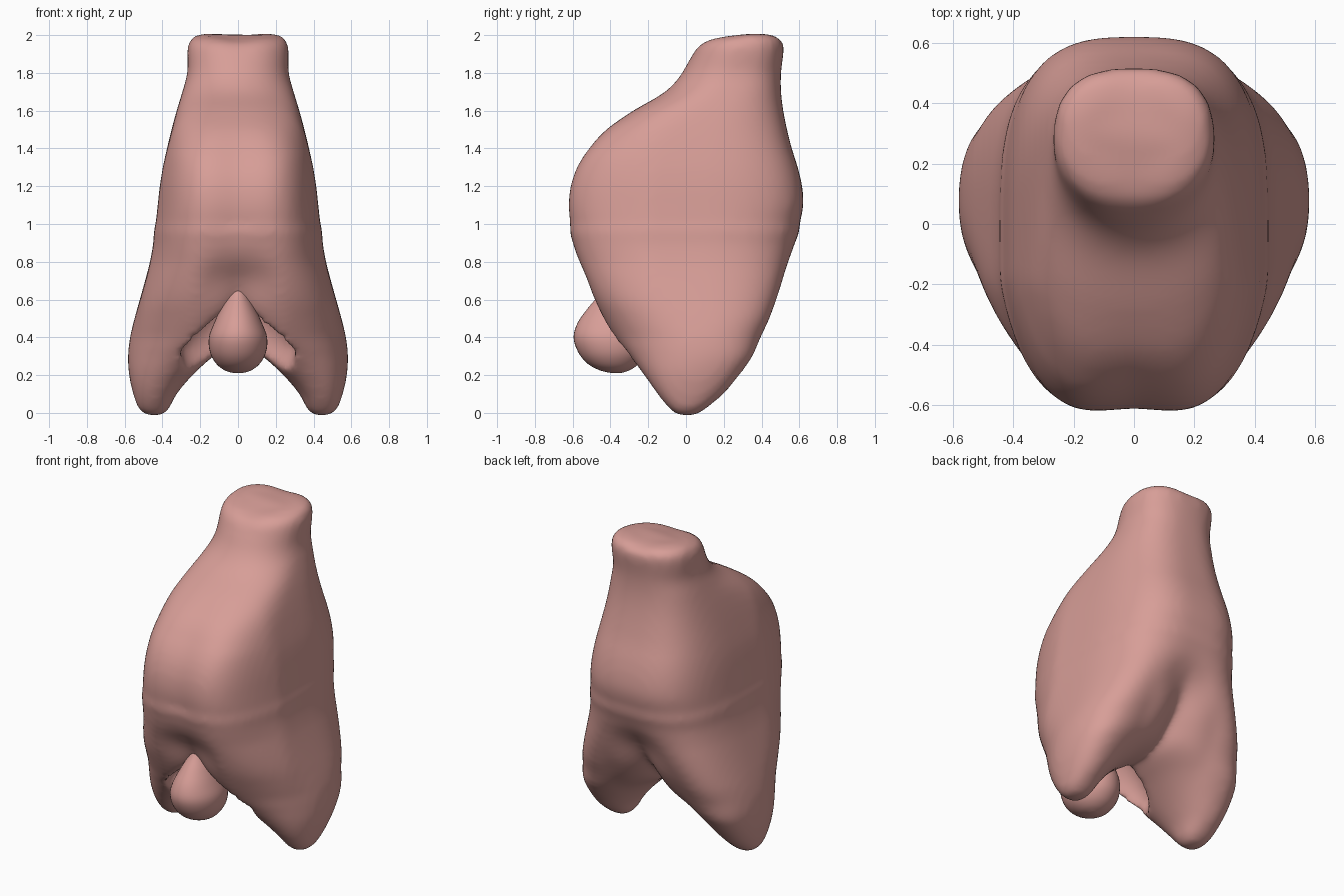
import bpy, bmesh, math

if "Cube" in bpy.data.objects:
    bpy.data.objects.remove(bpy.data.objects["Cube"])

pink = bpy.data.materials.new("soft_pink")
pink.diffuse_color = (0.68, 0.34, 0.31, 1)
pink.use_nodes = True
pink.node_tree.nodes["Principled BSDF"].inputs["Base Color"].default_value = pink.diffuse_color


def clamp(v):
    return min(max(v, 0.0), 1.0)


def catmull(a, b, c, d, t):
    return 0.5 * (2 * b + (c - a) * t + (2 * a - 5 * b + 4 * c - d) * t * t
                  + (3 * b - a - 3 * c + d) * t ** 3)


def loft(bm, sections, side=1, power=lambda z, front: 2.0, steps=4, segs=64, warp=None):
    """Skin rounded sections (z, x0, x1, y0, y1) into a closed solid."""
    last = len(sections) - 1
    rows = []
    for i in range(last):
        four = [sections[min(max(i + k, 0), last)] for k in (-1, 0, 1, 2)]
        for s in range(steps):
            rows.append([catmull(*v, s / steps) for v in zip(*four)])
    rows.append(sections[-1])
    rings = []
    for z, x0, x1, y0, y1 in rows:
        ring = []
        for k in range(segs):
            a = 2 * math.pi * k / segs
            c, s = math.cos(a), math.sin(a)
            p = power(z, s < 0)
            x = (x0 + x1) / 2 + (x1 - x0) / 2 * math.copysign(abs(c) ** (2 / p), c)
            y = (y0 + y1) / 2 + (y1 - y0) / 2 * math.copysign(abs(s) ** (2 / p), s)
            co = (x * side, y, z)
            ring.append(bm.verts.new(warp(*co) if warp else co))
        rings.append(ring)
    for lo, hi in zip(rings, rings[1:]):
        for k in range(segs):
            n = (k + 1) % segs
            bm.faces.new((lo[k], lo[n], hi[n], hi[k]))
    bm.faces.new(rings[0][::-1])
    bm.faces.new(rings[-1])


def finish(bm, name):
    bmesh.ops.recalc_face_normals(bm, faces=bm.faces)
    for f in bm.faces:
        f.smooth = True
    mesh = bpy.data.meshes.new(name)
    bm.to_mesh(mesh)
    bm.free()
    mesh.materials.append(pink)
    ob = bpy.data.objects.new(name, mesh)
    bpy.context.collection.objects.link(ob)
    return ob


def body_warp(x, y, z):
    # Outer flanks of the lobes swing backward
    y += 0.085 * clamp((abs(x) - 0.25) / 0.3) * clamp(z / 0.3) * clamp((0.9 - z) / 0.4)
    # Front narrows like a keel
    x *= 1 - 0.42 * max(0, -y - 0.2) * clamp((z - 0.35) / 0.45) * clamp((1.7 - z) / 0.2)
    # Shallow grooves down the front and above the fork
    fork = math.exp(-((z - 0.70) / 0.13) ** 2 - (x / 0.16) ** 2)
    if y < 0:
        mid = clamp((z - 0.8) / 0.2) * clamp((1.6 - z) / 0.2)
        y += clamp(-y / 0.2) * (0.02 * mid * math.exp(-(x / 0.12) ** 2) + 0.06 * fork)
    else:
        y -= clamp(y / 0.2) * 0.06 * fork
    # Crown slopes forward with a slight dish
    k = clamp((z - 1.85) / 0.12)
    z += k * (0.11 * min(y - 0.36, 0) - 0.015 * math.exp(-(x / 0.09) ** 2))
    return x, y, z


def torso_power(z, front):
    if front:
        return 3.8 - 1.7 * clamp((z - 1.35) / 0.4)
    return 3.0 - 0.4 * clamp((z - 1.4) / 0.4)


def leg_power(z, front):
    return 2.2 + (1.5 if front else 0.8) * clamp((z - 0.4) / 0.5)


# Torso: half width and depth range at each height
torso = [(0.80, 0.36, -0.42, 0.40), (0.90, 0.435, -0.575, 0.56),
         (1.0, 0.435, -0.62, 0.60),
         (1.1, 0.425, -0.632, 0.622), (1.2, 0.414, -0.622, 0.615),
         (1.3, 0.398, -0.588, 0.592), (1.4, 0.376, -0.525, 0.56),
         (1.5, 0.352, -0.43, 0.535), (1.6, 0.325, -0.28, 0.515),
         (1.7, 0.295, -0.11, 0.503), (1.8, 0.268, -0.02, 0.503),
         (1.9, 0.268, 0.025, 0.515), (1.96, 0.264, 0.045, 0.518),
         (1.997, 0.235, 0.08, 0.49), (2.012, 0.17, 0.14, 0.43)]

# Leg lobe: inner x, outer x, front y, back y at each height
leg = [(-0.014, 0.40, 0.485, -0.04, 0.05), (0.02, 0.365, 0.526, -0.09, 0.10),
       (0.1, 0.325, 0.555, -0.17, 0.18), (0.2, 0.24, 0.577, -0.25, 0.25),
       (0.3, 0.13, 0.583, -0.32, 0.315), (0.4, -0.01, 0.572, -0.38, 0.375),
       (0.5, -0.06, 0.548, -0.437, 0.43), (0.6, -0.12, 0.520, -0.49, 0.48),
       (0.7, -0.23, 0.492, -0.538, 0.525), (0.8, -0.34, 0.466, -0.58, 0.558),
       (0.9, -0.42, 0.448, -0.608, 0.582), (1.0, -0.43, 0.433, -0.617, 0.598),
       (1.06, -0.3, 0.3, -0.45, 0.45)]

bm = bmesh.new()
loft(bm, [(z, -w, w, a, b) for z, w, a, b in torso], power=torso_power, warp=body_warp)
for side in (1, -1):
    loft(bm, leg, side, leg_power, warp=body_warp)
body = finish(bm, "body")

# Hollow between the legs, behind the front lip
bm = bmesh.new()
bmesh.ops.create_uvsphere(bm, u_segments=40, v_segments=24, radius=1)
for v in bm.verts:
    v.co = (v.co.x * 0.315, v.co.y * 0.19 - 0.245, v.co.z * 0.30 + 0.385)
    v.co.x *= 1 - 0.45 * clamp((v.co.z - 0.35) / 0.35)
hollow = finish(bm, "hollow_cutter")
hollow.hide_render = True
hollow.hide_viewport = True

# Fuse the lobes, carve the hollow and soften every join
for label in ("fuse", "carve", "even"):
    if label == "carve":
        m = body.modifiers.new(label, 'BOOLEAN')
        m.operation = 'DIFFERENCE'
        m.solver = 'EXACT'
        m.object = hollow
    else:
        m = body.modifiers.new(label, 'REMESH')
        m.mode = 'VOXEL'
        m.voxel_size = 0.019
        m.use_smooth_shade = True
m = body.modifiers.new("soften", 'SMOOTH')
m.factor = 0.5
m.iterations = 12

# Hanging drop
drop = [(0.21, 0.02, -0.39, -0.35), (0.225, 0.07, -0.455, -0.30),
        (0.26, 0.115, -0.52, -0.25), (0.32, 0.148, -0.57, -0.21),
        (0.40, 0.154, -0.595, -0.20), (0.48, 0.125, -0.572, -0.22),
        (0.56, 0.088, -0.515, -0.25), (0.64, 0.052, -0.45, -0.28),
        (0.76, 0.025, -0.39, -0.32)]
bm = bmesh.new()
loft(bm, [(z, -w, w, a, b) for z, w, a, b in drop], segs=40)
finish(bm, "hanging_drop")
